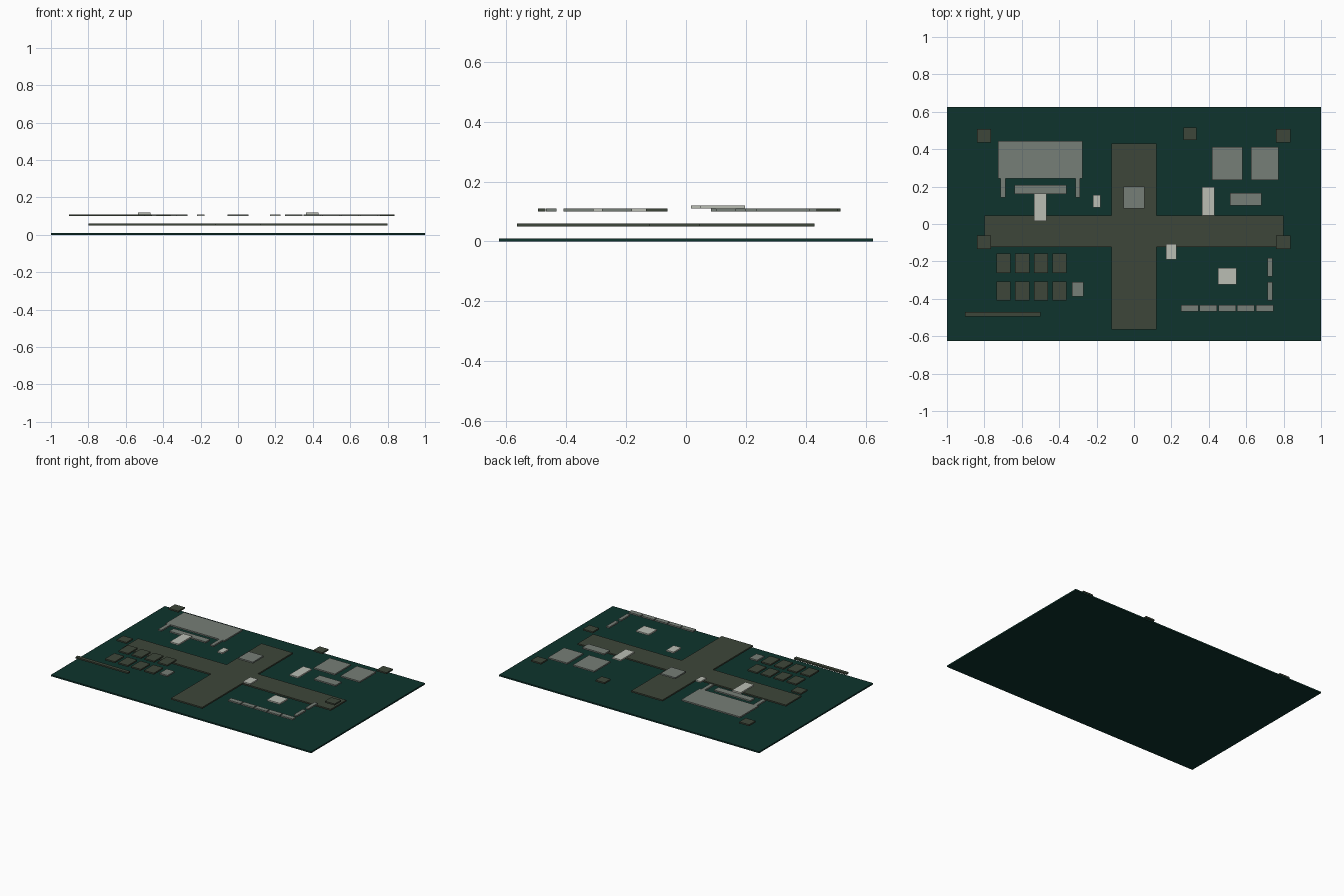
import bpy
import bmesh

if "Cube" in bpy.data.objects:
    bpy.data.objects.remove(bpy.data.objects["Cube"])

T = 0.01                      # thickness of every slab
Z_ROAD, Z_BLOCK, Z_ROOF = 0.05, 0.10, 0.11


def material(name, rgb):
    m = bpy.data.materials.new(name)
    m.diffuse_color = (*rgb, 1)
    m.use_nodes = True
    m.node_tree.nodes["Principled BSDF"].inputs["Base Color"].default_value = m.diffuse_color
    return m


GREEN = material("dark green", (0.0044, 0.034, 0.026))
OLIVE = material("olive", (0.047, 0.061, 0.041))
GREY = material("grey", (0.181, 0.209, 0.184))
PALE = material("pale grey", (0.491, 0.515, 0.456))


def slab(name, outline, z, mat):
    """Extrude a flat outline upward into a thin slab."""
    bm = bmesh.new()
    face = bm.faces.new([bm.verts.new((x, y, z)) for x, y in outline])
    top = bmesh.ops.extrude_face_region(bm, geom=[face])["geom"]
    verts = [g for g in top if isinstance(g, bmesh.types.BMVert)]
    bmesh.ops.translate(bm, verts=verts, vec=(0, 0, T))
    bmesh.ops.recalc_face_normals(bm, faces=bm.faces)
    mesh = bpy.data.meshes.new(name)
    bm.to_mesh(mesh)
    bm.free()
    mesh.materials.append(mat)
    obj = bpy.data.objects.new(name, mesh)
    bpy.context.collection.objects.link(obj)
    return obj


def plate(name, x0, x1, y0, y1, mat, z=Z_BLOCK):
    return slab(name, [(x0, y0), (x1, y0), (x1, y1), (x0, y1)], z, mat)


# Base board
plate("base_board", -1, 1, -0.625, 0.625, GREEN, 0)

# Crossing roads as one outline
w, l, n, s, a, b = 0.12, 0.80, 0.43, -0.564, 0.046, -0.124
slab("crossroads", [(-w, s), (w, s), (w, b), (l, b), (l, a), (w, a),
                    (w, n), (-w, n), (-w, a), (-l, a), (-l, b), (-w, b)],
     Z_ROAD, OLIVE)

# Large hall with two legs, a front bar and an entrance
plate("hall", -0.726, -0.275, 0.243, 0.444, GREY)
for x in (-0.714, -0.314):
    plate("hall_leg", x, x + 0.026, 0.143, 0.243, GREY)
plate("hall_bar", -0.64, -0.36, 0.16, 0.208, GREY)
plate("hall_entrance", -0.535, -0.468, 0.017, 0.163, PALE, Z_ROOF)

# Twin blocks, their annex and the raised entrance beside them
plate("twin_block_left", 0.417, 0.581, 0.234, 0.412, GREY)
plate("twin_block_right", 0.625, 0.773, 0.234, 0.412, GREY)
plate("annex", 0.513, 0.681, 0.1, 0.165, GREY)
plate("raised_entrance", 0.363, 0.43, 0.046, 0.197, PALE, Z_ROOF)

# Centre block and small pale huts
plate("centre_block", -0.057, 0.056, 0.083, 0.2, GREY)
plate("west_hut", -0.22, -0.18, 0.088, 0.155, PALE)
plate("south_hut", 0.17, 0.227, -0.19, -0.107, PALE)
plate("courtyard_hut", 0.45, 0.548, -0.323, -0.235, PALE)

# Row of low units and two side units around the courtyard
for i in range(5):
    x = 0.25 + 0.1005 * i
    plate("row_unit", x, x + 0.094, -0.467, -0.433, GREY)
for y in (-0.281, -0.409):
    plate("side_unit", 0.715, 0.74, y, y + 0.1, GREY)

# Grid of olive pads with a small store and a long strip
for y in (-0.262, -0.41):
    for i in range(4):
        x = -0.735 + 0.1 * i
        plate("pad", x, x + 0.075, y, y + 0.103, OLIVE)
plate("store", -0.331, -0.27, -0.388, -0.31, GREY)
plate("long_strip", -0.903, -0.5, -0.495, -0.47, OLIVE)

# Corner towers, and one on the back edge
for x in (-0.84, 0.76):
    for y in (-0.133, 0.436):
        plate("corner_tower", x, x + 0.076, y, y + 0.071, OLIVE)
plate("back_tower", 0.265, 0.334, 0.449, 0.516, OLIVE)
